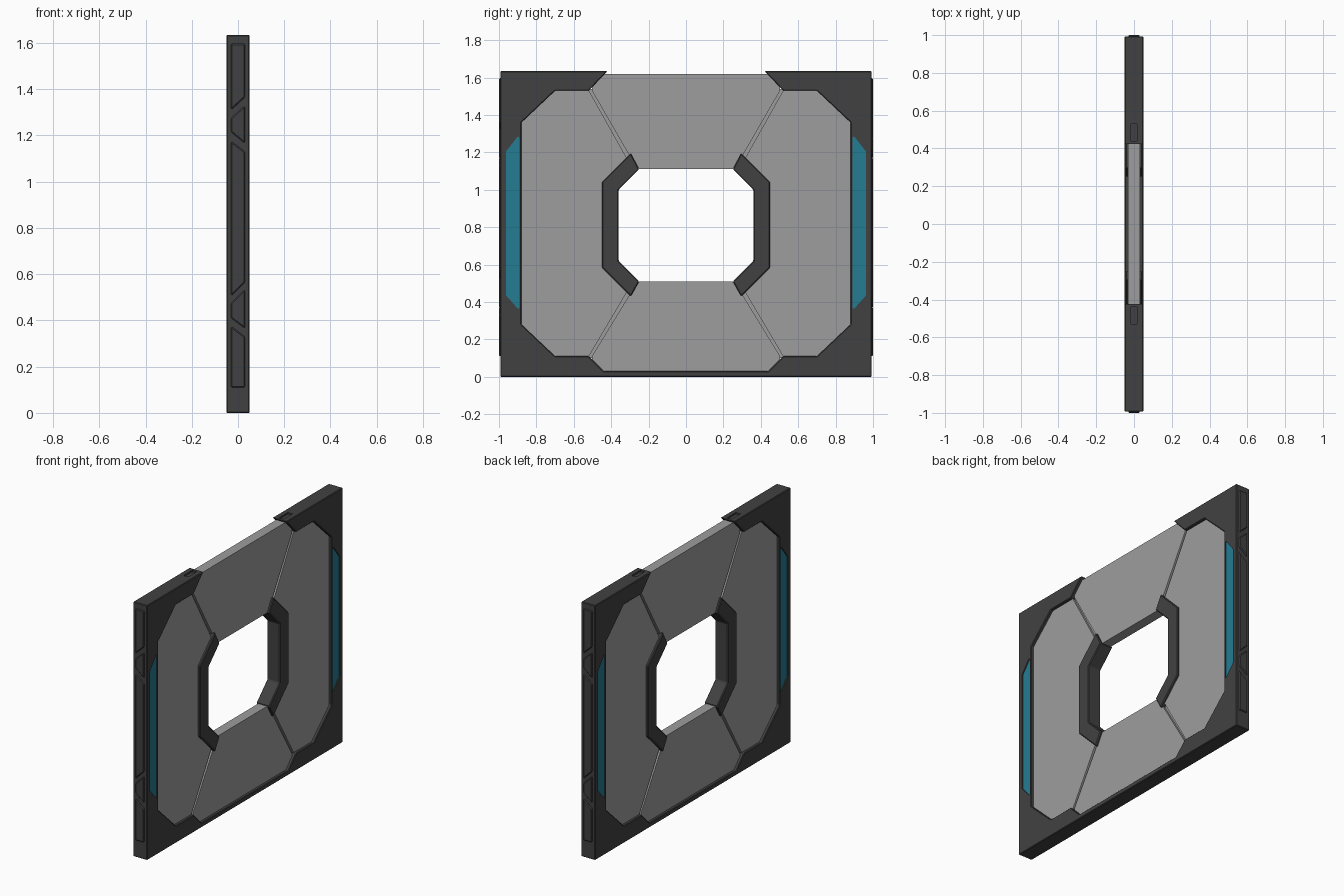
import bpy, bmesh
from mathutils import Vector

if "Cube" in bpy.data.objects:
    bpy.data.objects.remove(bpy.data.objects["Cube"])


def material(name, rgb):
    m = bpy.data.materials.new(name)
    m.diffuse_color = (*rgb, 1)
    m.use_nodes = True
    m.node_tree.nodes["Principled BSDF"].inputs["Base Color"].default_value = m.diffuse_color
    return m


DARK = material("dark_grey", (0.053, 0.053, 0.053))
GREY = material("mid_grey", (0.34, 0.34, 0.34))
BLUE = material("teal_blue", (0.017, 0.2, 0.29))


def prism(name, pts, lo, hi, mat, axis="x", bevel=0.0):
    """Extrude a profile: (y, z) along x, or (x, z) along y."""
    bm = bmesh.new()

    def co(p, d):
        return (d, p[0], p[1]) if axis == "x" else (p[0], d, p[1])
    face = bm.faces.new([bm.verts.new(co(p, lo)) for p in pts])
    ext = bmesh.ops.extrude_face_region(bm, geom=[face])
    move = Vector((hi - lo, 0, 0)) if axis == "x" else Vector((0, hi - lo, 0))
    bmesh.ops.translate(bm, vec=move,
                        verts=[g for g in ext["geom"] if isinstance(g, bmesh.types.BMVert)])
    bmesh.ops.recalc_face_normals(bm, faces=bm.faces)
    me = bpy.data.meshes.new(name)
    bm.to_mesh(me)
    bm.free()
    me.materials.append(mat)
    ob = bpy.data.objects.new(name, me)
    bpy.context.collection.objects.link(ob)
    if bevel:
        mod = ob.modifiers.new("edge_bevel", "BEVEL")
        mod.width, mod.segments, mod.limit_method = bevel, 1, "ANGLE"
    return ob


def flip(pts, s):
    return [(s * y, z) for y, z in pts]


# Dark U-shaped outer frame
half = [(0.993, 0), (0.993, 1.635), (0.42, 1.635), (0.52, 1.53), (0.70, 1.53), (0.88, 1.36),
        (0.88, 0.28), (0.70, 0.11), (0.52, 0.11), (0.44, 0.03)]
frame = prism("outer_frame", half + flip(half, -1)[::-1], -0.05, 0.05, DARK, bevel=0.004)

slot = [(0.89, 0.365), (0.90, 0.365), (0.962, 0.435), (0.962, 1.205), (0.90, 1.285), (0.89, 1.28)]
notch = [(0.44, 1.625), (0.53, 1.625), (0.53, 1.66), (0.44, 1.66)]
cutters = []
for s in (-1, 1):
    # Window slots and small notches on the frame top
    cutters.append(prism("slot_cutter", flip(slot, s), -0.1, 0.1, DARK))
    cutters.append(prism("notch_cutter", flip(notch, s), -0.016, 0.016, DARK))
for c in cutters:
    c.hide_render = True
    mod = frame.modifiers.new("cut", "BOOLEAN")
    mod.operation, mod.solver, mod.object = "DIFFERENCE", "EXACT", c
deps = bpy.context.evaluated_depsgraph_get()
cut_mesh = bpy.data.meshes.new_from_object(frame.evaluated_get(deps))
frame.modifiers.clear()
frame.data = cut_mesh
for c in cutters:
    bpy.data.objects.remove(c)

# Top and bottom grey panels
T = 0.032
top = [(0.25, 1.11), (0.298, 1.175), (0.503, 1.53), (0.503, 1.56), (0.45, 1.62)]
bottom = [(0.25, 0.51), (0.298, 0.445), (0.503, 0.11), (0.503, 0.08), (0.45, 0.02)]
for name, p in (("top_panel", top), ("bottom_panel", bottom)):
    prism(name, p + flip(p, -1)[::-1], -T, T, GREY)

side = [(0.40, 0.61), (0.40, 1.01), (0.30, 1.14), (0.522, 1.535), (0.70, 1.535), (0.885, 1.36),
        (0.885, 0.28), (0.70, 0.105), (0.522, 0.105), (0.30, 0.48)]
bracket = [(0.25, 1.11), (0.295, 1.195), (0.45, 1.04), (0.45, 0.585), (0.295, 0.43),
           (0.25, 0.51), (0.36, 0.62), (0.36, 1.0)]
for s, tag in ((-1, "left"), (1, "right")):
    # Side panels, inner brackets and blue windows
    prism(tag + "_panel", flip(side, s), -T, T, GREY)
    prism(tag + "_bracket", flip(bracket, s), -0.046, 0.046, DARK, bevel=0.005)
    prism(tag + "_window", flip(slot, s), -0.043, 0.043, BLUE)
    # Floors of the diagonal grooves between panels
    for part, z0, z1 in (("upper", 1.15, 1.54), ("lower", 0.47, 0.10)):
        strip = [(0.27, z0), (0.31, z0), (0.535, z1), (0.495, z1)]
        prism(f"{tag}_{part}_groove", flip(strip, s), -0.016, 0.016, GREY)

# Raised trim plates on the outer edges: z at left bottom, right bottom, right top, left top
W = 0.03
plates = [(0.11, 0.11, 0.33, 0.375), (0.41, 0.365, 0.535, 0.475), (0.505, 0.565, 1.13, 1.175),
          (1.215, 1.165, 1.33, 1.275), (1.31, 1.365, 1.597, 1.597)]
for s in (-1, 1):
    for i, (a, b, c, d) in enumerate(plates):
        pts = [(s * W, a), (-s * W, b), (-s * W, c), (s * W, d)]
        if s > 0:
            pts = [(W, a), (-W, b), (-W, c), (W, d)]
        prism(f"edge_plate_{'front' if s < 0 else 'back'}_{i}", pts,
              s * 0.98, s * 1.0, DARK, axis="y", bevel=0.005)
